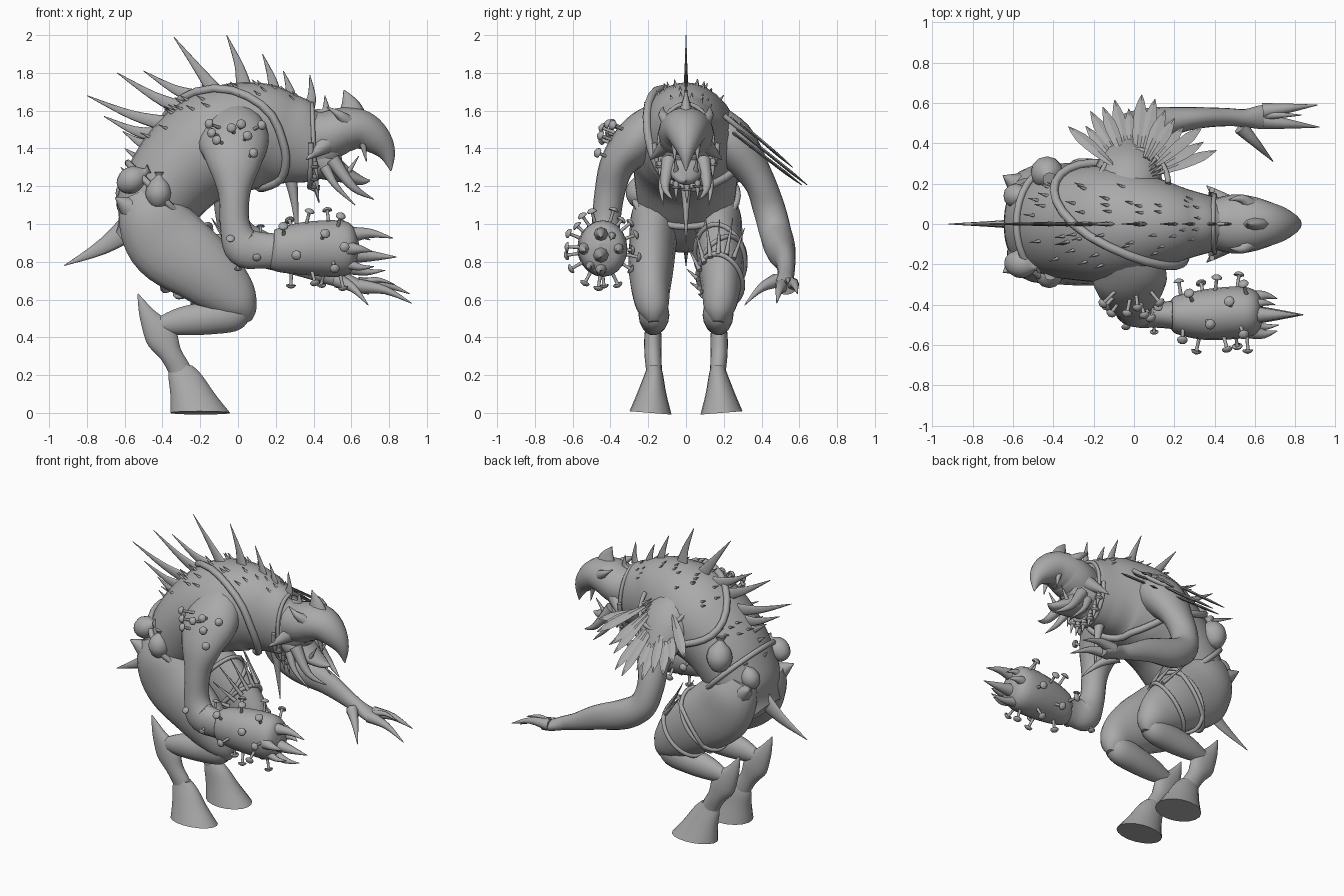
import bpy, bmesh, random
from math import sin, cos, pi, radians
from mathutils import Vector

random.seed(4)
default_cube = bpy.data.objects.get("Cube")
if default_cube:
    bpy.data.objects.remove(default_cube)

clay = bpy.data.materials.new("clay_grey")
clay.use_nodes = True
clay.diffuse_color = (.4, .4, .4, 1)
clay.node_tree.nodes["Principled BSDF"].inputs["Base Color"].default_value = clay.diffuse_color


def sample(path, t):
    """Smooth interpolation through stations of x, y, z, width, depth."""
    last = len(path) - 1
    t = min(max(t, 0), last)
    i = min(int(t), last - 1)
    f = t - i
    a, b, c, d = [Vector(path[min(max(k, 0), last)]) for k in range(i - 1, i + 3)]
    return (b * 2 + (c - a) * f + (a * 2 - b * 5 + c * 4 - d) * f**2
            + (b * 3 - a - c * 3 + d) * f**3) / 2


def surface(path, t, angle, out=0, ref=(0, 1, 0)):
    """Point on the elliptical skin of a path."""
    s = sample(path, t)
    tangent = (sample(path, t + .05) - sample(path, t - .05)).to_3d().normalized()
    ref = Vector(ref).normalized()
    if abs(tangent.dot(ref)) > .97:
        ref = Vector((1, 0, 0))
    side = (ref - tangent * ref.dot(tangent)).normalized()
    up = tangent.cross(side)
    wide, deep = max(s[3], .002) + out, max(s[4], .002) + out
    return s.to_3d() + side * cos(angle) * wide + up * sin(angle) * deep


def loft(name, path, sides=16, steps=5, mirror=1, ref=(0, 1, 0), smooth=True):
    bm = bmesh.new()
    count = (len(path) - 1) * steps
    rings = []
    for i in range(count + 1):
        ring = [surface(path, i / steps, 2 * pi * k / sides, 0, ref) for k in range(sides)]
        rings.append([bm.verts.new((p.x, p.y * mirror, p.z)) for p in ring])
    for low, high in zip(rings, rings[1:]):
        for k in range(sides):
            n = (k + 1) % sides
            bm.faces.new((low[k], low[n], high[n], high[k]))
    bm.faces.new(rings[0])
    bm.faces.new(rings[-1])
    bmesh.ops.recalc_face_normals(bm, faces=bm.faces)
    for face in bm.faces:
        face.smooth = smooth and len(face.verts) == 4
    mesh = bpy.data.meshes.new(name)
    bm.to_mesh(mesh)
    bm.free()
    mesh.materials.append(clay)
    obj = bpy.data.objects.new(name, mesh)
    bpy.context.collection.objects.link(obj)
    return obj


def spike(name, base, tip, radius, bend=(0, 0, 0), mirror=1, flat=1):
    base, tip = Vector(base), Vector(tip)
    middle = base.lerp(tip, .5) + Vector(bend)
    loft(name, [(*base, radius * flat, radius), (*middle, radius * .55 * flat, radius * .55),
                (*tip, .002, .002)], 8, 4, mirror)


def rope(name, points, radius, closed=True):
    curve = bpy.data.curves.new(name, "CURVE")
    curve.dimensions = "3D"
    curve.bevel_depth = radius
    curve.bevel_resolution = 2
    curve.use_fill_caps = True
    line = curve.splines.new("POLY")
    line.points.add(len(points) - 1)
    for point, p in zip(line.points, points):
        point.co = (*p, 1)
    line.use_cyclic_u = closed
    line.use_smooth = True
    curve.materials.append(clay)
    bpy.context.collection.objects.link(bpy.data.objects.new(name, curve))


def band(name, path, t, radius, tilt=0, phase=0):
    angles = [2 * pi * k / 32 for k in range(32)]
    rope(name, [surface(path, t + tilt * cos(a - phase), a, radius * .6) for a in angles], radius)


def turned(name, centre, direction, length, radius, profile):
    centre, direction = Vector(centre), Vector(direction).normalized()
    loft(name, [(*(centre + direction * length * h), radius * r, radius * r)
                for h, r in profile], 12, 3)


def mushroom(base, direction, length=.085, cap=.026):
    turned("mushroom", base, direction, length, cap,
           [(-.2, .4), (.7, .35), (.74, 1), (.9, .8), (1, .1)])


# Hunched torso, from rump to neck
torso = [(-.61, 0, .91, .14, .06), (-.52, 0, .98, .23, .16), (-.42, 0, 1.13, .26, .22),
         (-.28, 0, 1.31, .28, .26), (-.1, 0, 1.43, .29, .29), (.1, 0, 1.47, .235, .28),
         (.26, 0, 1.45, .175, .24), (.4, 0, 1.43, .135, .2), (.52, 0, 1.46, .1, .12)]
loft("torso", torso, 28)
spike("tail", (-.55, 0, 1), (-.92, 0, .78), .075, (.02, 0, -.01), flat=.35)

# Legs with backward hocks
thigh = [(-.51, .14, 1.16, .09, .12), (-.46, .16, 1.04, .13, .185), (-.37, .175, .9, .125, .215),
         (-.2, .185, .77, .12, .19), (-.05, .185, .64, .1, .145), (.02, .175, .55, .08, .09),
         (.04, .17, .48, .03, .03)]
shin = [(.04, .17, .56, .06, .05), (-.02, .17, .53, .08, .095), (-.14, .17, .505, .078, .09),
        (-.3, .175, .485, .06, .075), (-.43, .175, .46, .03, .04)]
hock = [(-.53, .175, .63, .003, .003), (-.48, .175, .52, .03, .045), (-.41, .175, .41, .045, .085),
        (-.355, .175, .31, .045, .06), (-.31, .17, .23, .042, .06), (-.28, .17, .15, .04, .06)]
hoof = [(0, .17, .25, .035, .06), (0, .17, .2, .05, .09), (0, .18, .1, .078, .12),
        (0, .188, 0, .112, .16)]
for label, m in (("left", 1), ("right", -1)):
    for part, path in (("thigh", thigh), ("shin", shin), ("hock", hock)):
        loft(label + "_" + part, path, 18, 5, m)
    # Hoof leans back towards the ankle
    for v in loft(label + "_hoof", hoof, 18, 4, m).data.vertices:
        v.co.x -= .2 + v.co.z * .4
    spike(label + "_hip_knob", (-.55, .18, 1.07), (-.65, .24, 1.14), .08, mirror=m)

# Wrapped thigh with bound thorns
for t, tilt in ((2.6, .25), (3, -.3), (3.5, .2)):
    band("thigh_wrap", thigh, t, .013, tilt)
for k in range(9):
    start = surface(thigh, 3.5, 1 + k * .35, .01)
    spike("thigh_thorn", start, surface(thigh, 2.5 + random.random() * .5, .8 + k * .4, .06), .014)

# Left arm and clawed hand
loft("left_arm", [(-.05, .1, 1.52, .13, .13), (-.03, .24, 1.43, .13, .17),
                  (-.03, .38, 1.24, .085, .11), (-.04, .44, 1.08, .085, .085),
                  (0, .475, .95, .085, .09), (.12, .5, .87, .08, .095),
                  (.3, .525, .81, .055, .08), (.46, .53, .74, .045, .055),
                  (.55, .525, .705, .045, .045), (.64, .53, .67, .06, .035),
                  (.7, .53, .65, .045, .025)], 18)
for tip, root, radius in (((.91, .59, .63), (.64, .56, .68), .04),
                          ((.92, .48, .58), (.64, .51, .67), .04),
                          ((.83, .54, .68), (.64, .54, .68), .025),
                          ((.69, .31, .57), (.53, .48, .7), .04)):
    spike("left_finger", root, tip, radius, (0, 0, .025))

# Right arm ending in a club of claws
loft("right_arm", [(-.06, -.1, 1.53, .13, .16), (-.025, -.25, 1.44, .13, .19),
                   (-.02, -.36, 1.32, .095, .145), (-.02, -.405, 1.16, .08, .085),
                   (-.015, -.425, .99, .075, .08), (.03, -.44, .88, .075, .105),
                   (.13, -.45, .86, .065, .095), (.26, -.45, .86, .08, .09)], 20)
club = [(.18, -.45, .86, .06, .09), (.21, -.45, .86, .095, .115), (.35, -.45, .87, .125, .14),
        (.5, -.44, .87, .13, .15), (.58, -.44, .87, .12, .14), (.62, -.44, .87, .09, .1),
        (.64, -.44, .87, .03, .03)]
loft("club", club, 20)
for y, z, length, radius in ((0, .94, .24, .045), (0, .84, .26, .05), (0, .77, .2, .035),
                             (.08, .87, .13, .04), (-.08, .87, .13, .04), (.05, .93, .12, .03),
                             (-.05, .79, .14, .03)):
    spike("club_claw", (.58, -.45 + y, z), (.58 + length, -.45 + y, z - .015), radius,
          (0, y * .2, (z - .85) * .2))
for k in range(18):
    t, a = 1.2 + k * .15, k * 2.4
    skin = surface(club, t, a)
    mushroom(skin, surface(club, t, a, .1) - skin + Vector((random.uniform(-.03, .03), 0, 0)), .08)
for x, y, z in ((-.1, -.36, 1.51), (-.07, -.4, 1.42), (-.09, -.37, 1.46), (.01, -.36, 1.5),
                (.08, -.35, 1.5), (.03, -.4, 1.44), (.05, -.42, 1.35), (-.02, -.39, 1.48)):
    mushroom((x, y + .02, z), (x, -.1, .04), .1)
for x, y, z in ((-.04, -.48, .9), (.1, -.5, .84), (.12, -.42, .95), (0, -.42, .8)):
    mushroom((x, y, z), (0, y + .44, z - .87), .05, .022)

# Beaked head, jaw, tusks and frill
loft("beak_head", [(.38, 0, 1.45, .12, .14), (.48, 0, 1.47, .145, .13), (.57, 0, 1.5, .14, .12),
                   (.66, 0, 1.495, .115, .105), (.74, 0, 1.44, .08, .08),
                   (.79, 0, 1.37, .04, .045), (.81, 0, 1.28, .003, .003)], 18)
loft("lower_jaw", [(.36, 0, 1.37, .12, .12), (.47, 0, 1.31, .11, .08), (.57, 0, 1.26, .08, .045),
                   (.65, 0, 1.23, .04, .025), (.7, 0, 1.23, .004, .004)])
spike("head_crest", (.6, 0, 1.54), (.56, 0, 1.71), .1, (.015, 0, 0), flat=.5)
for m in (1, -1):
    spike("brow_horn", (.58, .09, 1.54), (.47, .12, 1.62), .04, (.01, .02, 0), m)
    spike("cheek_fin", (.46, .1, 1.42), (.36, .19, 1.34), .05, mirror=m)
    spike("large_tusk", (.5, .09, 1.34), (.72, .07, 1.13), .04, (0, .03, -.04), m)
    spike("small_tusk", (.46, .1, 1.3), (.62, .12, 1.1), .03, (-.02, .02, 0), m)
    spike("beak_tooth", (.66, .06, 1.43), (.68, .06, 1.33), .02, mirror=m)
    spike("jaw_tooth", (.58, .05, 1.27), (.64, .06, 1.36), .016, mirror=m)

# Row of long flat spines swept back
for bx, bz, tx, tz in ((-.53, 1.22, -.62, 1.3), (-.48, 1.34, -.6, 1.4), (-.46, 1.42, -.61, 1.49),
                       (-.43, 1.47, -.71, 1.57), (-.38, 1.53, -.8, 1.68), (-.3, 1.61, -.64, 1.8),
                       (-.22, 1.67, -.5, 1.81), (-.12, 1.7, -.34, 1.99), (.03, 1.73, -.06, 2),
                       (.19, 1.68, .13, 1.9), (.27, 1.65, .24, 1.81), (.36, 1.6, .38, 1.79),
                       (.43, 1.57, .46, 1.68)):
    spike("back_spine", (bx, 0, bz), (tx, 0, tz), .042, (.02, 0, -.025), flat=.3)

# Small scales scattered beside the spine
for k in range(50):
    t, a = random.uniform(2.8, 6.3), pi / 2 + random.choice((-1, 1)) * random.uniform(.15, .8)
    tip = surface(torso, t, a, .02) + Vector((-.035, 0, .005))
    spike("back_scale", surface(torso, t, a, -.01), tip, .01)

# Straps, belt, collar and neck pendants
band("chest_strap", torso, 4.6, .022, 1.5, pi * 1.2)
band("waist_belt", torso, 2.1, .018, .2, pi / 2)
band("collar", torso, 7, .012)
rope("neck_cord", [surface(torso, 6.9, pi + pi * k / 12, .03) for k in range(13)], .014, False)
for k in range(7):
    bead = surface(torso, 7, pi * 1.15 + pi * k * .12, .02)
    mushroom(bead + Vector((0, 0, .03)), (0, 0, -1), .07)
    spike("collar_fang", bead, bead + Vector((.02, 0, -.1)), .018)
spike("long_pendant", (.28, 0, 1.24), (.32, 0, .9), .035, (0, 0, .04))

# Hanging pouches with tied necks
for place, lean, size in (((-.42, -.25, 1.18), (.05, 0, 1), .068), ((-.55, -.2, 1.24), (1, -.2, .6), .07),
                          ((-.43, .25, 1.33), (.1, -.25, 1), .08), ((-.58, .14, 1.18), (.5, 0, 1), .06)):
    turned("pouch", place, lean, size * 2.8, size,
           [(-.5, .1), (-.42, .6), (-.15, 1), (.15, .85), (.36, .3), (.42, .28), (.5, .42)])


# Feather mantle on the left shoulder
def mantle(angle, radius, lift=0):
    x, y = radius * cos(angle), .2 + radius * sin(angle)
    return Vector((x, y, 1.56 + lift - (.8 + lift) * (y - .2)))


for k in range(14):
    a = radians(22 + k * 9)
    reach, lift = random.uniform(.37, .45), random.choice((-.04, 0, .05))
    across = mantle(a + .1, .3) - mantle(a - .1, .3)
    stations = ((.14, .01), (.24, .028), (reach - .08, .03), (reach, .002))
    loft("feather", [(*mantle(a, r, lift), w, min(w, .008)) for r, w in stations], 4, 2, 1, across, False)
    spike("mantle_tooth", mantle(a, .16, .02), mantle(a, .1, .04), .01)
rope("mantle_cord", [mantle(radians(a), .17, .015) for a in range(0, 181, 10)], .014, False)
